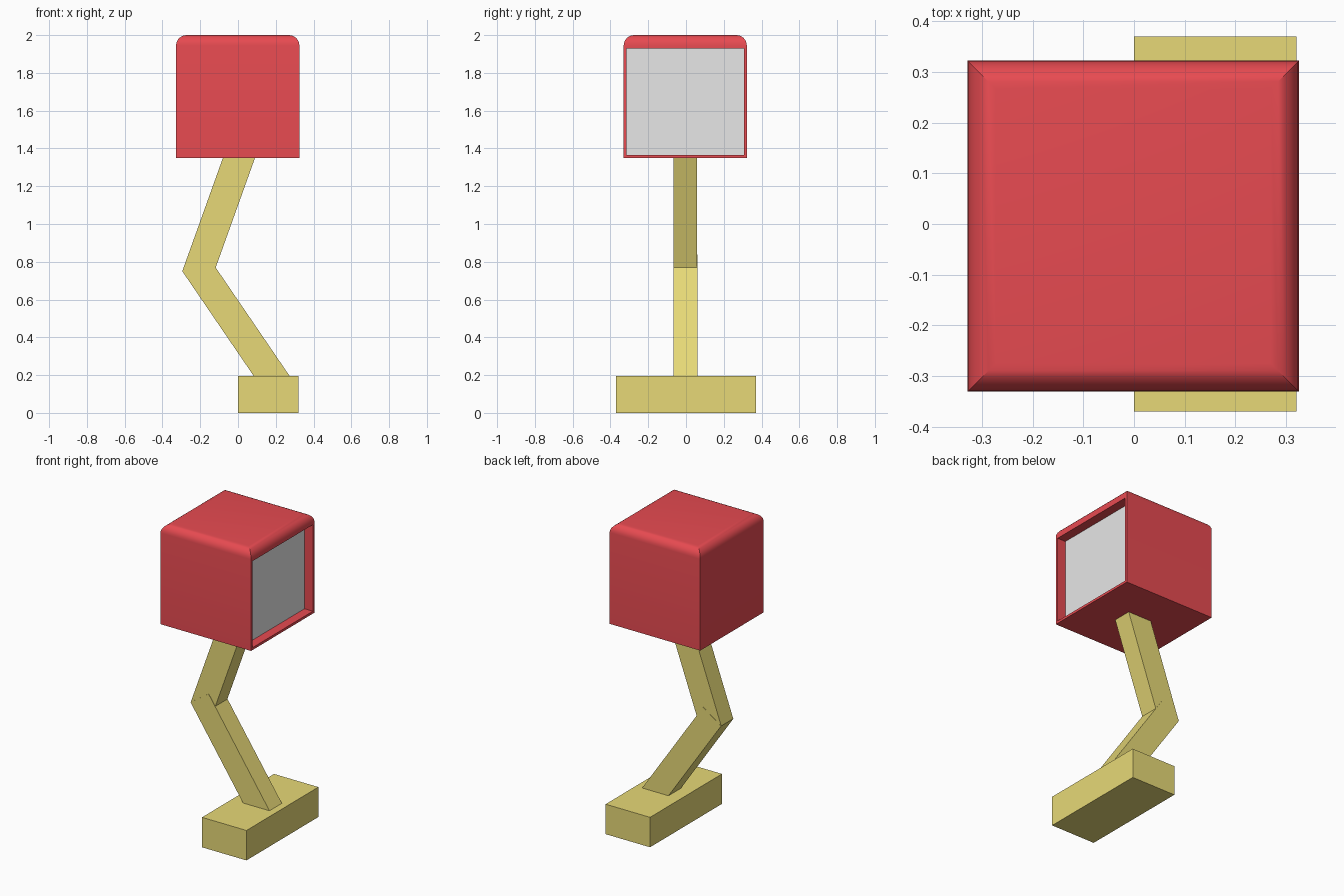
import bpy
import bmesh
from mathutils import Vector

cube = bpy.data.objects.get("Cube")
if cube:
    bpy.data.objects.remove(cube, do_unlink=True)


def material(name, rgb):
    mat = bpy.data.materials.new(name)
    mat.use_nodes = True
    mat.diffuse_color = (*rgb, 1)
    mat.node_tree.nodes["Principled BSDF"].inputs["Base Color"].default_value = (*rgb, 1)
    return mat


red = material("red", (0.8, 0.069, 0.082))
grey = material("light grey", (0.8, 0.8, 0.8))
yellow = material("straw yellow", (0.8, 0.694, 0.184))


def finish(name, bm, *mats):
    bmesh.ops.recalc_face_normals(bm, faces=bm.faces)
    mesh = bpy.data.meshes.new(name)
    bm.to_mesh(mesh)
    bm.free()
    for mat in mats:
        mesh.materials.append(mat)
    obj = bpy.data.objects.new(name, mesh)
    bpy.context.collection.objects.link(obj)
    return obj


def box(low, high):
    bm = bmesh.new()
    bmesh.ops.create_cube(bm, size=1)
    low, high = Vector(low), Vector(high)
    for v in bm.verts:
        v.co = (low + high) / 2 + v.co * (high - low)
    return bm


def beam(name, start, end, width, y0, y1):
    """Square-ended beam; start and end give its -x edge in the xz plane."""
    a, b = Vector(start), Vector(end)
    d = (b - a).normalized()
    side = Vector((abs(d.y), -d.x if d.y > 0 else d.x)) * width
    bm = bmesh.new()
    face = bm.faces.new([bm.verts.new((p.x, y0, p.y))
                         for p in (a, b, b + side, a + side)])
    out = bmesh.ops.extrude_face_region(bm, geom=[face])["geom"]
    bmesh.ops.translate(bm, vec=(0, y1 - y0, 0),
                        verts=[g for g in out if isinstance(g, bmesh.types.BMVert)])
    return finish(name, bm, yellow)


# Base and the two arm segments, which overlap at the elbow
finish("base", box((0, -0.37, 0), (0.32, 0.37, 0.195)), yellow)
beam("lower_arm", (-0.295, 0.75), (0.162, 0.08), 0.157, -0.067, 0.061)
beam("upper_arm", (-0.295, 0.75), (-0.044, 1.45), 0.16, -0.065, 0.059)

# Lamp head with rounded top edges
bm = box((-0.328, -0.33, 1.35), (0.325, 0.322, 2.0))
top = [e for e in bm.edges if all(v.co.z > 1.99 for v in e.verts)]
bmesh.ops.bevel(bm, geom=top, offset=0.055, segments=6, profile=0.5, affect="EDGES")

# Thin rim and recessed pane on the +x side
bm.normal_update()
side = max(bm.faces, key=lambda f: f.normal.x * f.calc_area())
bmesh.ops.inset_region(bm, faces=[side], thickness=0.016, use_even_offset=True)
pane = bmesh.ops.extrude_discrete_faces(bm, faces=[side])["faces"][0]
bmesh.ops.translate(bm, vec=(-0.06, 0, 0), verts=pane.verts)
pane.material_index = 1
head = finish("lamp_head", bm, red, grey)

bpy.ops.object.select_all(action="DESELECT")
head.select_set(True)
bpy.context.view_layer.objects.active = head
bpy.ops.object.shade_smooth_by_angle(angle=0.52)
